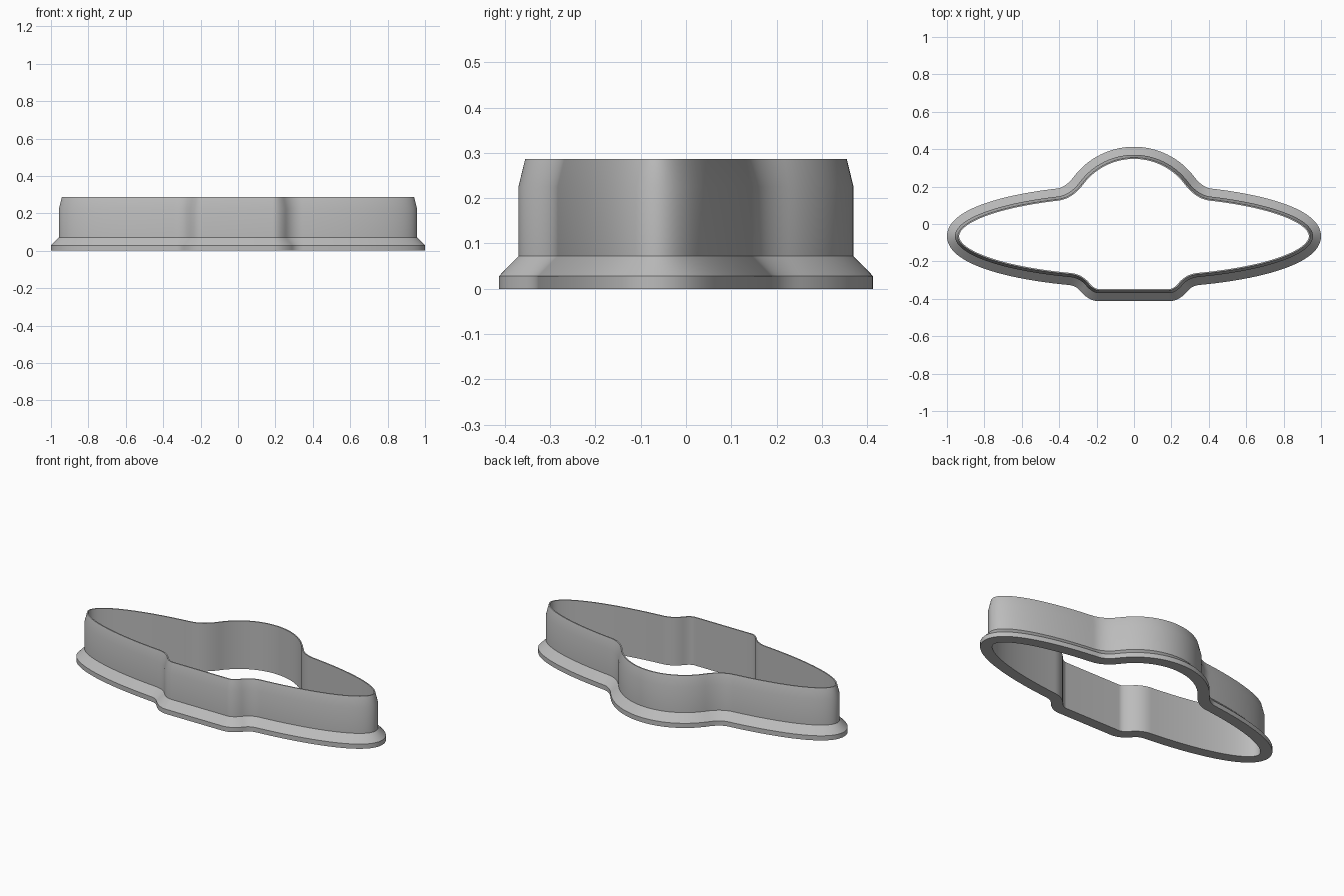
import bpy, bmesh, math
from mathutils import Vector

cube = bpy.data.objects.get("Cube")
if cube:
    bpy.data.objects.remove(cube, do_unlink=True)

# Single plain grey
grey = bpy.data.materials.new("plain grey")
grey.use_nodes = True
COLOR = (0.5, 0.5, 0.5, 1)
grey.diffuse_color = COLOR
grey.node_tree.nodes["Principled BSDF"].inputs["Base Color"].default_value = COLOR

# Outline of the wall: saucer ellipse, dome arc and flat base
CY, A, B = -0.065, 0.957, 0.234
DOME_Y, DOME_R = 0.01, 0.36


def arc(cx, cy, rx, ry, a0, a1, n):
    angles = [a0 + (a1 - a0) * i / n for i in range(n + 1)]
    return [Vector((cx + rx * math.cos(a), cy + ry * math.sin(a))) for a in angles]


def blend(p0, corner, p1, n=12):
    p0, c, p1 = Vector(p0), Vector(corner), Vector(p1)
    return [p0 * (1 - t) ** 2 + c * 2 * t * (1 - t) + p1 * t * t
            for t in (i / n for i in range(n + 1))]


dome = arc(0, DOME_Y, DOME_R, DOME_R, math.pi / 2, math.radians(37), 20)
rim = arc(0, CY, A, B, math.acos(0.41 / A), -math.acos(0.345 / A), 72)
neck = blend(dome[-1], (0.342, 0.154), rim[0])
step_in = blend(rim[-1], (0.29, -0.288), (0.256, -0.329))
step_out = blend((0.256, -0.329), (0.222, -0.37), (0.185, -0.37))

half = dome + neck[1:-1] + rim + step_in[1:] + step_out[1:]
mirrored = [Vector((-p.x, p.y)) for p in reversed(half[1:])]
outline = half + mirrored

# Outward normals along the clockwise outline
count = len(outline)
normals = []
for i in range(count):
    t = (outline[(i + 1) % count] - outline[i - 1]).normalized()
    normals.append(Vector((-t.y, t.x)))

# Cross-section as (outward offset, height)
SECTION = [(0.043, 0), (0.043, 0.028), (0, 0.072), (0, 0.225),
           (-0.015, 0.287), (-0.022, 0.287), (-0.022, 0)]

# Sweep the cross-section around the outline
bm = bmesh.new()
rings = [[bm.verts.new((p.x + n.x * d, p.y + n.y * d, z)) for d, z in SECTION]
         for p, n in zip(outline, normals)]
k = len(SECTION)
for i in range(count):
    r0, r1 = rings[i], rings[(i + 1) % count]
    for j in range(k):
        m = (j + 1) % k
        bm.faces.new((r0[j], r0[m], r1[m], r1[j]))
bmesh.ops.recalc_face_normals(bm, faces=bm.faces)
mesh = bpy.data.meshes.new("cutter_wall_and_flange")
bm.to_mesh(mesh)
bm.free()
mesh.materials.append(grey)
cutter = bpy.data.objects.new("cutter_wall_and_flange", mesh)
bpy.context.collection.objects.link(cutter)

# Smooth along the outline, sharp at the section corners
bpy.ops.object.select_all(action='DESELECT')
cutter.select_set(True)
bpy.context.view_layer.objects.active = cutter
bpy.ops.object.shade_smooth_by_angle(angle=math.radians(30))
